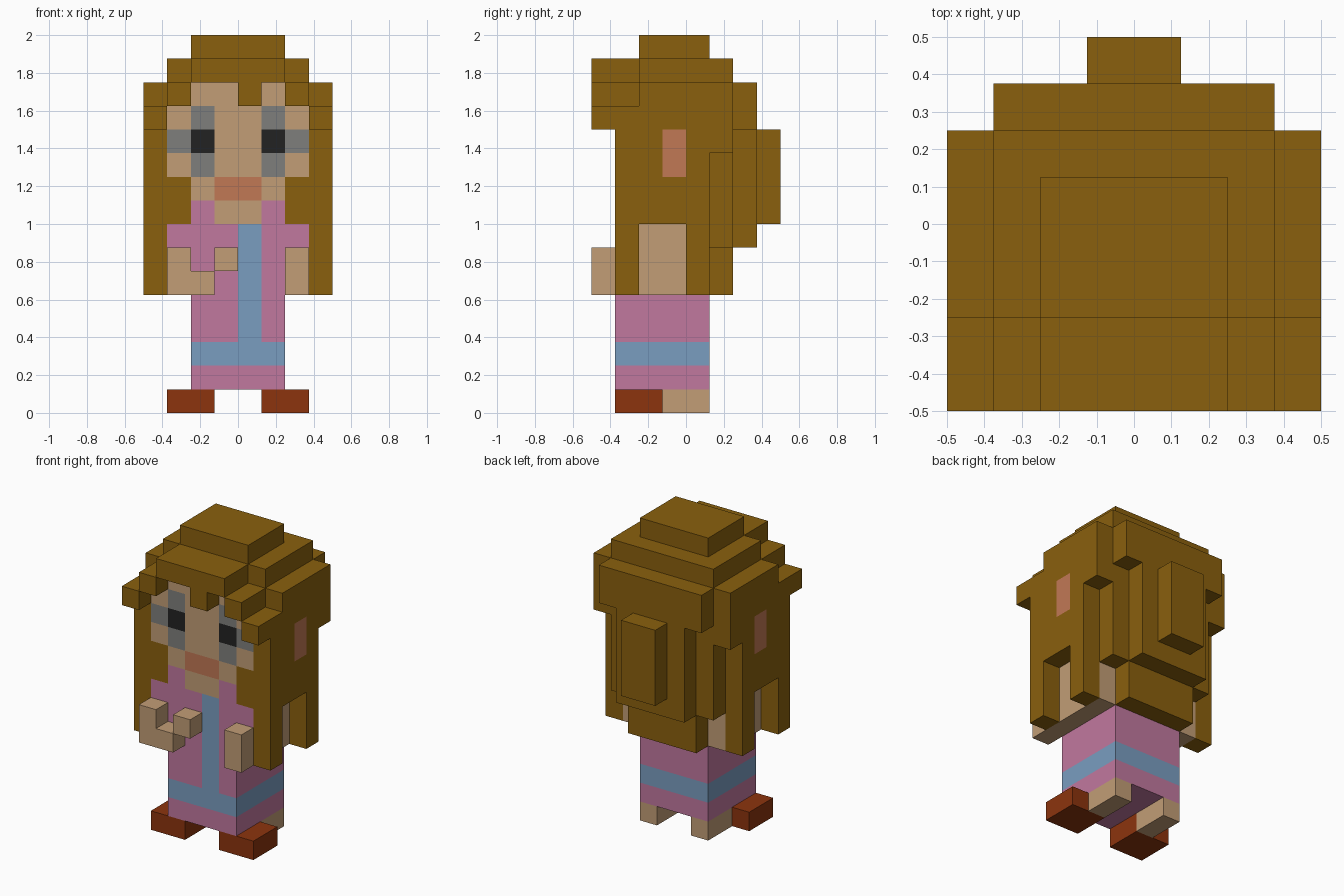
import bpy, bmesh
from mathutils import Vector

cube = bpy.data.objects.get("Cube")
if cube:
    bpy.data.objects.remove(cube, do_unlink=True)

U = 0.125  # size of one block


def linear(c):
    c /= 255
    return c / 12.92 if c <= 0.04045 else ((c + 0.055) / 1.055) ** 2.4


def material(name, rgb):
    m = bpy.data.materials.new(name)
    col = (*[linear(c) for c in rgb], 1)
    m.use_nodes = True
    m.diffuse_color = col
    bsdf = next(n for n in m.node_tree.nodes if n.type == 'BSDF_PRINCIPLED')
    bsdf.inputs["Base Color"].default_value = col
    bsdf.inputs["Roughness"].default_value = 0.9
    return m


# One letter per colour
MATS = {
    "H": material("hair_brown", (138, 96, 13)),
    "S": material("skin", (194, 157, 118)),
    "P": material("dress_pink", (193, 120, 159)),
    "B": material("trim_blue", (122, 157, 192)),
    "G": material("eye_grey", (127, 127, 124)),
    "K": material("pupil_black", (34, 34, 34)),
    "M": material("lip_terracotta", (193, 120, 85)),
    "R": material("shoe_red_brown", (140, 52, 13)),
}


def box(name, x, y, z, color, paint=None):
    """Box given by block ranges; with a paint rule it is cut into block faces."""
    lo, hi = Vector((x[0], y[0], z[0])), Vector((x[1], y[1], z[1]))
    size = hi - lo
    bm = bmesh.new()
    bmesh.ops.create_cube(bm, size=1)
    for v in bm.verts:
        v.co = Vector([lo[i] + (v.co[i] + 0.5) * size[i] for i in range(3)])
    keys = [color]
    if paint:
        for axis in range(3):
            normal = Vector([float(i == axis) for i in range(3)])
            for k in range(int(lo[axis]) + 1, int(hi[axis])):
                bmesh.ops.bisect_plane(bm, geom=bm.verts[:] + bm.edges[:] + bm.faces[:],
                                       plane_co=normal * k, plane_no=normal)
        bm.normal_update()
        for f in bm.faces:
            key = paint(f.calc_center_median(), f.normal)
            if key not in keys:
                keys.append(key)
            f.material_index = keys.index(key)
    center = (lo + hi) / 2
    for v in bm.verts:
        v.co = (v.co - center) * U
    mesh = bpy.data.meshes.new(name)
    bm.to_mesh(mesh)
    bm.free()
    for k in keys:
        mesh.materials.append(MATS[k])
    ob = bpy.data.objects.new(name, mesh)
    ob.location = center * U
    bpy.context.collection.objects.link(ob)
    return ob


def pair(name, x, y, z, color, paint=None):
    """Same box on both sides."""
    box("left_" + name, x, y, z, color, paint)
    box("right_" + name, (-x[1], -x[0]), y, z, color, paint)


# Face and bodice pattern, from the forehead down to the hands
FRONT = ["HSSHSH",
         "SGSSGS",
         "GKSSKG",
         "SGSSGS",
         "HSMMSH",
         "HPSSPH",
         "PPPBPP",
         "SPPBPS",
         "SSPBPS"]


def paint_body(c, n):
    if n.y < -0.5:
        return FRONT[int(14 - c.z)][int(c.x + 3)]
    return "S" if c.z < 8 else "H"


def paint_skirt(c, n):
    if abs(n.z) < 0.5 and 2 < c.z < 3:
        return "B"
    if n.y < -0.5 and c.z > 3 and 0 < c.x < 1:
        return "B"
    return "P"


def paint_ear(c, n):
    outer = abs(n.x) > 0.5 and abs(c.x) > 3.9
    return "M" if outer and -1 < c.y < 0 and c.z > 10 else "H"


# Body
box("head_and_torso", (-3, 3), (-3, 1), (5, 14), "H", paint_body)
box("skirt", (-2, 2), (-3, 1), (1, 5), "P", paint_skirt)
pair("leg", (1, 2), (-1, 1), (0, 1), "S")
pair("shoe", (1, 3), (-3, -1), (0, 1), "R")

# Hands
pair("hand", (2, 3), (-4, -3), (5, 7), "S")
box("right_bent_palm", (-2, -1), (-4, -3), (5, 6), "S")
box("right_bent_finger", (-1, 0), (-4, -3), (6, 7), "S")

# Crown of hair
box("hair_top", (-2, 2), (-2, 1), (15, 16), "H")
box("hair_upper_crown", (-3, 3), (-2, 2), (14, 15), "H")
box("hair_crown", (-4, 4), (-2, 2), (12, 14), "H")
box("hair_crown_back_rim", (-4, 4), (1, 2), (11, 12), "H")

# Fringe, stepping down to the sides
box("fringe_middle", (-2, 2), (-4, -2), (14, 15), "H")
box("fringe_tuft", (0, 1), (-4, -3), (13, 14), "H")
pair("fringe_step", (2, 3), (-4, -2), (13, 14), "H")
pair("fringe_tip", (3, 4), (-4, -2), (12, 13), "H")

# Side hair with ears, open above the arms
pair("side_hair", (3, 4), (-3, 1), (8, 12), "H", paint_ear)
pair("front_strand", (3, 4), (-3, -2), (5, 8), "H")
pair("back_strand", (3, 4), (0, 1), (5, 8), "H")

# Back hair in layers
box("back_hair", (-3, 3), (1, 2), (7, 11), "H")
box("back_hair_end", (-2, 2), (1, 2), (5, 7), "H")
box("back_hair_upper_layer", (-3, 3), (2, 3), (12, 14), "H")
box("back_hair_lower_layer", (-2, 2), (2, 3), (7, 12), "H")
box("back_hair_lock", (-1, 1), (3, 4), (8, 12), "H")
